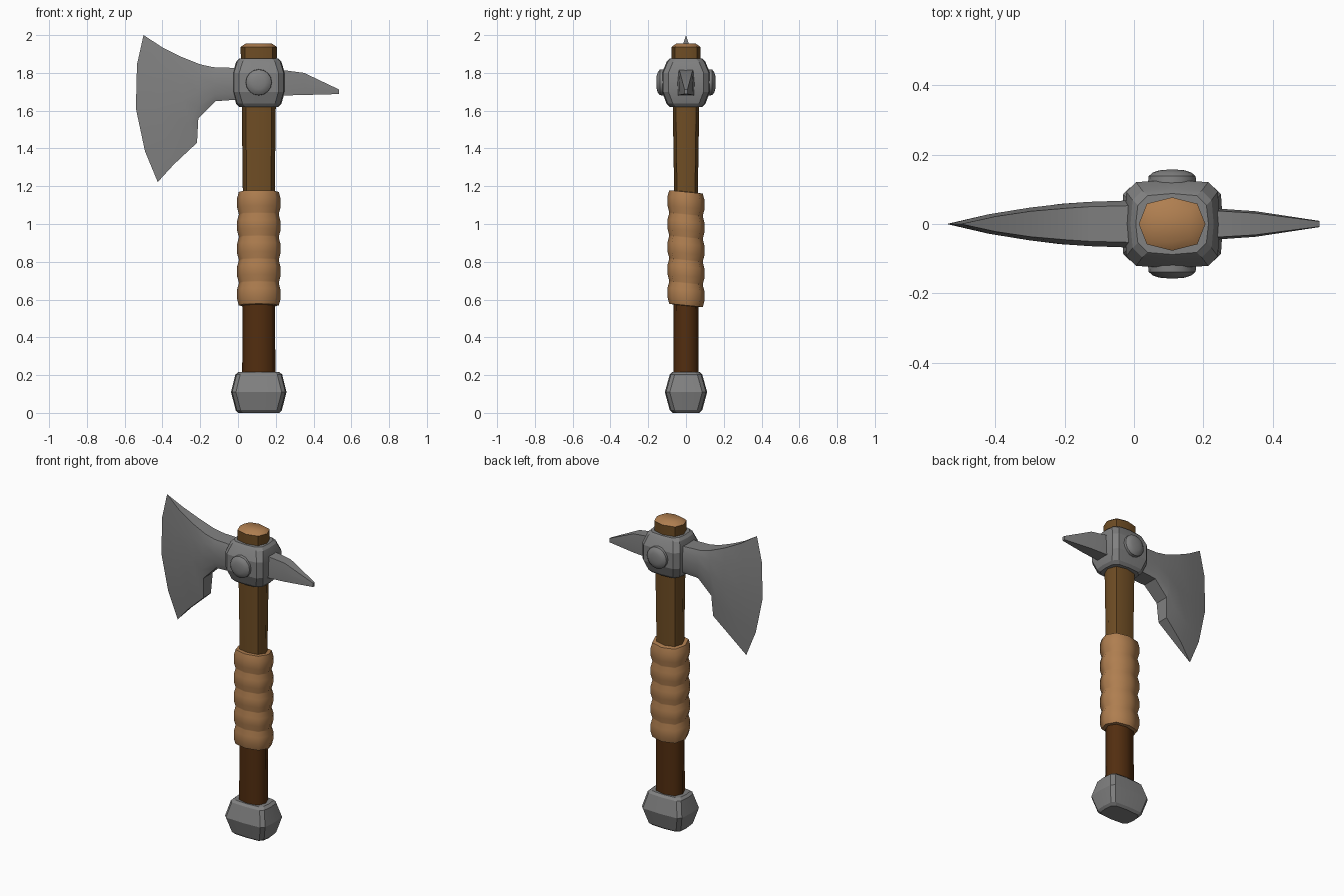
import bpy, bmesh, math

if "Cube" in bpy.data.objects:
    bpy.data.objects.remove(bpy.data.objects["Cube"])

CX, HEAD_Z = 0.11, 1.75   # haft axis, head centre height


def material(name, rgb):
    m = bpy.data.materials.new(name)
    m.diffuse_color = (*rgb, 1)
    m.use_nodes = True
    m.node_tree.nodes["Principled BSDF"].inputs["Base Color"].default_value = m.diffuse_color
    return m


STEEL = material("steel", (0.22, 0.22, 0.22))
WOOD = material("brown wood", (0.16, 0.075, 0.018))
DARK = material("dark wood", (0.085, 0.027, 0.005))
LEATHER = material("tan leather", (0.43, 0.21, 0.08))


def finish(name, bm, mats, angle=30):
    bmesh.ops.remove_doubles(bm, verts=bm.verts, dist=1e-5)
    bmesh.ops.recalc_face_normals(bm, faces=bm.faces)
    me = bpy.data.meshes.new(name)
    bm.to_mesh(me)
    bm.free()
    for m in mats:
        me.materials.append(m)
    ob = bpy.data.objects.new(name, me)
    bpy.context.collection.objects.link(ob)
    bpy.ops.object.select_all(action='DESELECT')
    ob.select_set(True)
    bpy.context.view_layer.objects.active = ob
    bpy.ops.object.shade_smooth_by_angle(angle=math.radians(angle))
    return ob


def loft(rings):
    """Skin closed rings of equal length and cap both ends."""
    bm = bmesh.new()
    vs = [[bm.verts.new(p) for p in r] for r in rings]
    n = len(vs[0])
    for a, b in zip(vs, vs[1:]):
        for i in range(n):
            j = (i + 1) % n
            bm.faces.new((a[i], a[j], b[j], b[i]))
    bm.faces.new(vs[0][::-1])
    bm.faces.new(vs[-1])
    return bm


def oval(z, rx, ry, tilt=0.0):
    """Eight-sided rounded section of the haft."""
    k = 0.76
    unit = [(1, 0), (k, k), (0, 1), (-k, k), (-1, 0), (-k, -k), (0, -1), (k, -k)]
    return [(CX + u * rx, v * ry, z - tilt * v * ry) for u, v in unit]


def block(z, hx, hy, c):
    """Rectangle with chamfered corners and slightly bowed sides."""
    q = [(hx, 0), (hx - 0.006, hy - c), (hx - c, hy - 0.006), (0, hy)]
    pts = q + [(-x, y) for x, y in q[2::-1]]
    pts += [(x, -y) for x, y in pts[-2:0:-1]]
    return [(CX + x, y, z) for x, y in pts]


# Haft: lower dark wood, upper brown wood with a pale cut end
finish("lower_haft", loft([oval(0.15, 0.088, 0.066), oval(0.62, 0.086, 0.065)]), [DARK], 60)
bm = loft([oval(1.12, 0.084, 0.062), oval(1.62, 0.09, 0.07), oval(1.80, 0.094, 0.074),
           oval(1.937, 0.096, 0.077), oval(1.955, 0.07, 0.052)])
bm.normal_update()
for f in bm.faces:
    f.material_index = int(f.calc_center_median().z > 1.94)
finish("upper_haft", bm, [WOOD, LEATHER], 50)

# Leather grip: five bulging wraps
rings = [oval(0.567, 0.085, 0.064, 0.1)]
for i in range(5):
    z = 0.567 + i * 0.121
    for t, r in ((0.02, 0.106), (0.3, 0.115), (0.7, 0.115), (0.98, 0.106)):
        rings.append(oval(z + t * 0.121, r, r - 0.017, 0.1))
rings.append(oval(1.172, 0.08, 0.06, 0.1))
finish("leather_grip", loft(rings), [LEATHER], 55)

# Pommel and head block: bulging chamfered blocks
finish("pommel", loft([block(z, x, y, 0.026) for z, x, y in (
    (0, 0.108, 0.072), (0.014, 0.122, 0.086), (0.11, 0.147, 0.112),
    (0.203, 0.124, 0.086), (0.217, 0.108, 0.072))]), [STEEL], 20)
finish("head_block", loft([block(z, x, y, 0.034) for z, x, y in (
    (1.62, 0.105, 0.088), (1.637, 0.12, 0.103), (1.70, 0.138, 0.127), (1.80, 0.138, 0.127),
    (1.858, 0.12, 0.103), (1.875, 0.105, 0.088))]), [STEEL], 20)

# Domed rivets on both sides of the head
for side, name in ((-1, "front_rivet"), (1, "back_rivet")):
    prof = [(0.07, 0.11), (0.068, 0.138), (0.055, 0.149), (0.036, 0.155), (0.012, 0.157)]
    finish(name, loft([[(CX + r * math.cos(a), side * y, HEAD_Z + r * math.sin(a))
                        for a in [math.tau * k / 16 for k in range(16)]]
                       for r, y in prof]), [STEEL], 35)

# Axe blade: columns from the head to the edge (top x,z, bottom x,z, bow, half thickness)
columns = [(0.02, 1.825, 0.02, 1.66, 0, 0.069), (-0.13, 1.83, -0.12, 1.65, 0, 0.064),
           (-0.20, 1.845, -0.21, 1.56, 0.01, 0.058), (-0.30, 1.885, -0.217, 1.43, 0.03, 0.047),
           (-0.40, 1.935, -0.34, 1.315, 0.05, 0.028), (-0.50, 2.0, -0.425, 1.222, 0.078, 0.0)]
rings = []
for tx, tz, bx, bz, bow, th in columns:
    line = []
    for t in (0, 0.2, 0.5, 0.79, 1):
        x = tx + (bx - tx) * t - bow * 4 * t * (1 - t)
        line.append((x, th * (0.78 if t in (0, 1) else 1), tz + (bz - tz) * t))
    rings.append(line + [(x, -y, z) for x, y, z in line[::-1]])
bm = loft(rings)
finish("axe_blade", bm, [STEEL], 25)

# Back spike: tapering block with a flat underside
rings = []
for x, top, bot, w in ((0.22, 1.817, 1.68, 0.046), (0.35, 1.80, 1.683, 0.037),
                       (0.535, 1.712, 1.688, 0.009)):
    mid = (top + bot) / 2
    rings.append([(x, s * k * w, z) for s, k, z in (
        (-1, 0.85, top), (1, 0.85, top), (1, 1, mid), (1, 0.95, bot), (-1, 0.95, bot), (-1, 1, mid))])
finish("back_spike", loft(rings), [STEEL], 20)
